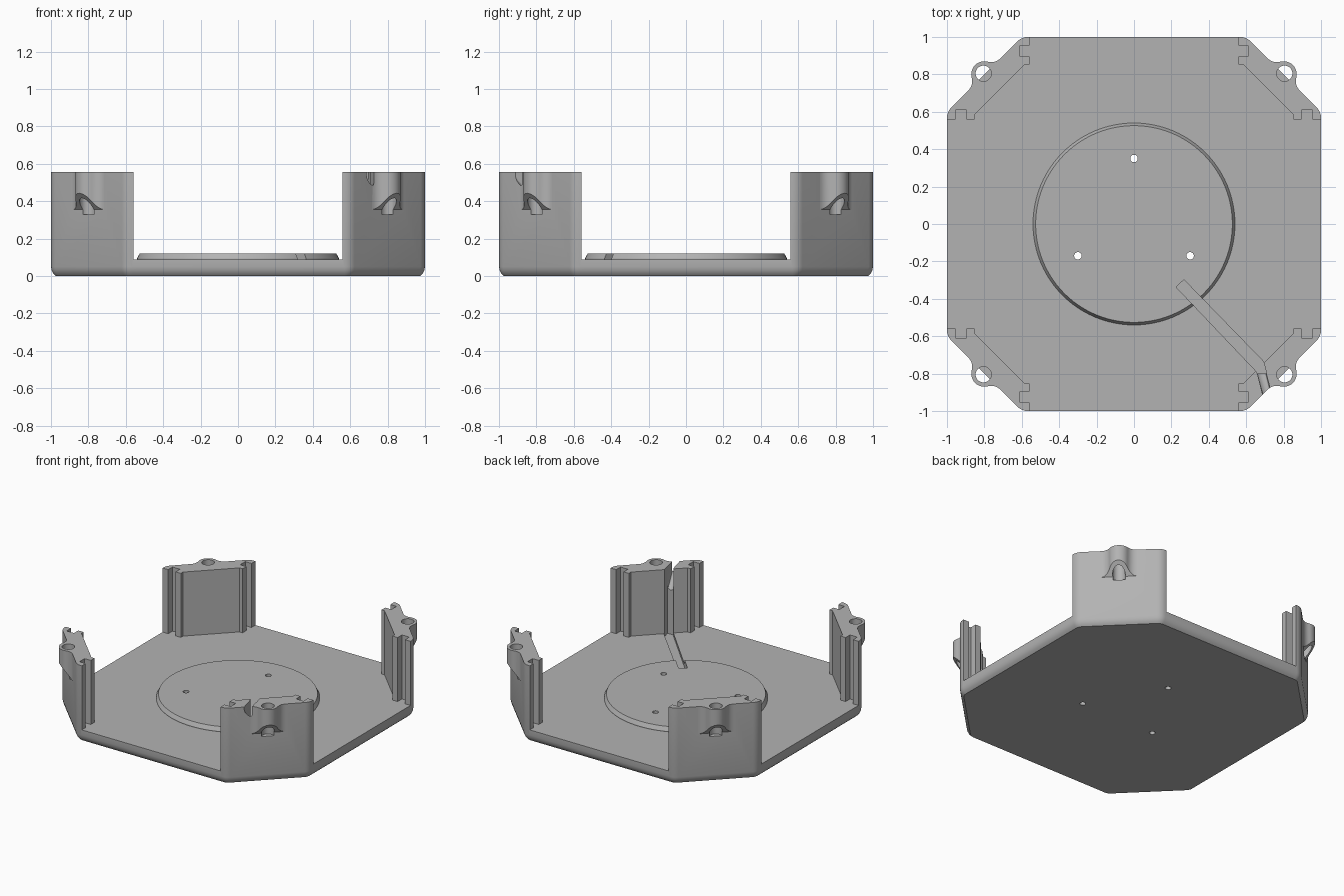
import bpy, bmesh
from math import sin, cos, pi, sqrt, atan2
from mathutils import Vector

cube = bpy.data.objects.get("Cube")
if cube:
    bpy.data.objects.remove(cube)

TOP, FLOOR = 0.555, 0.088
CUT_SUM = 1.6          # x + y along each cut corner

grey = bpy.data.materials.new("plain grey")
grey.use_nodes = True
grey.diffuse_color = (0.45, 0.45, 0.45, 1)
grey.node_tree.nodes["Principled BSDF"].inputs["Base Color"].default_value = grey.diffuse_color


def loft(name, rings):
    """Closed solid through rings of equal point count."""
    bm = bmesh.new()
    loops = [[bm.verts.new(p) for p in ring] for ring in rings]
    n = len(loops[0])
    for a, b in zip(loops, loops[1:]):
        for i in range(n):
            j = (i + 1) % n
            bm.faces.new((a[i], a[j], b[j], b[i]))
    bm.faces.new(loops[0][::-1])
    bm.faces.new(loops[-1])
    bmesh.ops.recalc_face_normals(bm, faces=bm.faces)
    mesh = bpy.data.meshes.new(name)
    bm.to_mesh(mesh)
    bm.free()
    mesh.materials.append(grey)
    obj = bpy.data.objects.new(name, mesh)
    bpy.context.collection.objects.link(obj)
    return obj


def prism(name, pts, z0, z1):
    return loft(name, [[(x, y, z) for x, y in pts] for z in (z0, z1)])


def circle(r, z, n=32, cx=0, cy=0):
    return [(cx + r * cos(2 * pi * i / n), cy + r * sin(2 * pi * i / n), z) for i in range(n)]


def quarter_turns(pts):
    """Repeat a run of points around the four corners."""
    out = []
    for _ in range(4):
        out += pts
        pts = [(-y, x) for x, y in pts]
    return out


def combine(target, tool, operation):
    mod = target.modifiers.new(tool.name, 'BOOLEAN')
    mod.object, mod.operation, mod.solver = tool, operation, 'EXACT'
    bpy.context.view_layer.objects.active = target
    bpy.ops.object.modifier_apply(modifier=mod.name)
    bpy.data.objects.remove(tool)


def octagon(inset, z, radius=0.08, steps=6):
    """Square with cut corners, its eight corners rounded."""
    side = 1 - inset
    far = CUT_SUM - inset * sqrt(2) - side
    r = radius - inset
    t = r * sin(pi / 8) / cos(pi / 8)
    pts = []
    for k in range(steps + 1):
        a = pi / 4 * k / steps
        pts.append((side - r + r * cos(a), far - t + r * sin(a)))
    pts += [(y, x) for x, y in reversed(pts)]
    return [(x, y, z) for x, y in quarter_turns(pts)]


# Outer block with a softened bottom edge
tray = loft("corner_post_tray", [octagon(i, z) for i, z in
            ((0.025, 0), (0.013, 0.012), (0.004, 0.03), (0, 0.05), (0, TOP))])

# Open middle, leaving four grooved corner posts
half = [(1.2, 0.56), (0.955, 0.56), (0.955, 0.61), (0.896, 0.61), (0.896, 0.56),
        (0.853, 0.56), (0.853, 0.585)]
opening = quarter_turns(half + [(y, x) for x, y in reversed(half)])
combine(tray, prism("opening", opening, FLOOR, 1), 'DIFFERENCE')

# Raised round pad with a sloping rim
combine(tray, loft("round_pad", [circle(0.54, 0.05, 96), circle(0.54, 0.093, 96),
                                 circle(0.526, 0.12, 96)]), 'UNION')

# Screw boss outline: half round blended into the wall by hollow fillets
boss_r, reach = 0.07, 0.12
fillet = (reach ** 2 - boss_r ** 2) / (2 * boss_r)
turn = atan2(fillet, reach)
right = []
for k in range(7):
    a = -pi / 2 - (pi / 2 - turn) * k / 6
    right.append((reach + fillet * cos(a), fillet + fillet * sin(a)))
for k in range(1, 9):
    a = turn + (pi / 2 - turn) * k / 8
    right.append((boss_r * cos(a), boss_r * sin(a)))
outline = [(reach, -0.02)] + right + [(-u, v) for u, v in right[-2::-1]] + [(-reach, -0.02)]

# Bosses with sloping undersides and blind screw holes
for sx in (-1, 1):
    for sy in (-1, 1):
        out = Vector((sx, sy)) / sqrt(2)
        along = Vector((-out.y, out.x))
        centre = out * CUT_SUM / sqrt(2)
        ring = [(centre + along * u + out * v, v) for u, v in outline]
        boss = loft("screw_boss", [[(p.x, p.y, 0.355 + 1.25 * v) for p, v in ring],
                                   [(p.x, p.y, TOP) for p, v in ring]])
        combine(tray, boss, 'UNION')
        hole = loft("screw_hole", [circle(0.042, z, 32, sx * 0.805, sy * 0.805)
                                   for z in (0.33, 0.7)])
        combine(tray, hole, 'DIFFERENCE')

# Three holes through the pad
for x, y in ((0, 0.35), (-0.3, -0.17), (0.3, -0.17)):
    combine(tray, loft("pad_hole", [circle(0.02, z, 24, x, y) for z in (-0.1, 0.3)]), 'DIFFERENCE')

# Cable channel across the floor and up into the front left post
channel = [(0.225, -0.337), (0.653, -0.787), (0.657, -0.8), (0.71, -0.8),
           (0.692, -0.735), (0.267, -0.298)]
combine(tray, prism("cable_channel", channel, 0.065, 1), 'DIFFERENCE')

# Sloping round-bottomed exit groove over the post wall
groove = []
for x, y, z in ((0.681, -0.79, 0.40), (0.72, -0.945, 0.575)):
    under = [(x - 0.024 * cos(pi * k / 6), y, z - 0.024 * sin(pi * k / 6)) for k in range(7)]
    groove.append(under + [(x + 0.024, y, 0.8), (x - 0.024, y, 0.8)])
combine(tray, loft("exit_groove", groove), 'DIFFERENCE')

# Smooth the curved walls, keep the edges crisp
bpy.ops.object.select_all(action='DESELECT')
tray.select_set(True)
bpy.context.view_layer.objects.active = tray
bpy.ops.object.shade_smooth_by_angle(angle=pi / 7)
